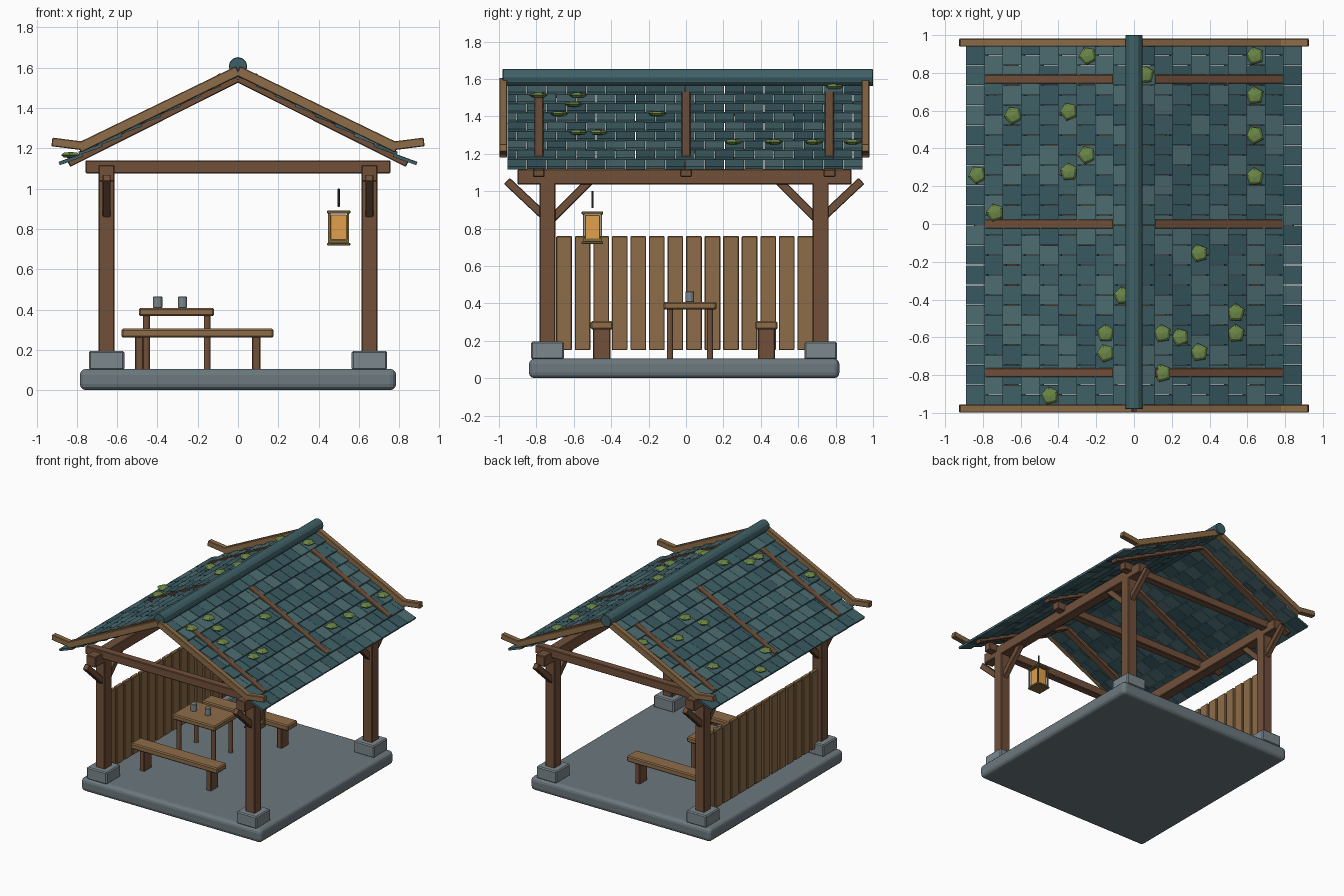
import bpy, bmesh, math, random
from mathutils import Vector, Matrix

if "Cube" in bpy.data.objects:
    bpy.data.objects.remove(bpy.data.objects["Cube"])

random.seed(4)


def mat(name, hexcol):
    m = bpy.data.materials.new(name)
    c = [int(hexcol[i:i + 2], 16) / 255 for i in (0, 2, 4)]
    m.diffuse_color = [((v + 0.055) / 1.055) ** 2.4 for v in c] + [1]
    m.use_nodes = True
    m.node_tree.nodes["Principled BSDF"].inputs["Base Color"].default_value = m.diffuse_color
    return m


WOOD, PLANK = mat("dark_wood", "71503a"), mat("light_wood", "8d6c48")
STONE, SLAB = mat("stone", "7c878d"), mat("slab_stone", "6c787e")
TILES = [mat("tile_a", "3f6167"), mat("tile_b", "4c6c71"), mat("tile_c", "375860")]
MOSS, GLOW = mat("moss", "6b8748"), mat("lamp_glow", "e0a04c")
BRASS, IRON = mat("brass", "7d6a3c"), mat("iron", "33393c")


def finish(name, bm, mats, bevel=0, segs=1):
    me = bpy.data.meshes.new(name)
    bm.to_mesh(me)
    bm.free()
    ob = bpy.data.objects.new(name, me)
    bpy.context.collection.objects.link(ob)
    for m in mats:
        me.materials.append(m)
    if bevel:
        b = ob.modifiers.new("bevel", 'BEVEL')
        b.width, b.segments = bevel, segs
    return ob


def span(name, x, y, z, m, bevel=0.005, segs=1):
    """Box given by its (min, max) on each axis."""
    bm = bmesh.new()
    c = [(a + b) / 2 for a, b in (x, y, z)]
    s = [b - a for a, b in (x, y, z)]
    bmesh.ops.create_cube(bm, size=1, matrix=Matrix.Translation(c) @ Matrix.Diagonal((*s, 1)))
    return finish(name, bm, [m], bevel, segs)


def around(c, w):
    return (c - w / 2, c + w / 2)


def beam(name, p, q, w, h, m):
    """Bar from p to q, w wide sideways and h deep."""
    p, q = Vector(p), Vector(q)
    d = q - p
    side = Vector((0, 0, 1)).cross(d).normalized()
    rot = Matrix((d.normalized(), side, d.normalized().cross(side))).transposed().to_4x4()
    bm = bmesh.new()
    bmesh.ops.create_cube(bm, size=1, matrix=Matrix.Translation((p + q) / 2) @ rot
                          @ Matrix.Diagonal((d.length, w, h, 1)))
    return finish(name, bm, [m], 0.004)


def cyl(name, c, r, length, m, n=10, axis='Z'):
    bm = bmesh.new()
    rot = Matrix.Rotation(math.pi / 2, 4, 'X') if axis == 'Y' else Matrix()
    bmesh.ops.create_cone(bm, cap_ends=True, segments=n, radius1=r, radius2=r, depth=length,
                          matrix=Matrix.Translation(c) @ rot)
    return finish(name, bm, [m], 0.003)


YC = -0.01  # middle of the building along y

# Slab, plinths, posts and braces
span("floor_slab", (-.785, .785), (-.84, .82), (0, .105), SLAB, 0.03, 3)
for sx in (-1, 1):
    for sy in (-1, 1):
        x, y = .652 * sx, YC + .73 * sy
        span("plinth", around(x, .175), around(y, .175), (.1, .195), STONE, 0.008)
        span("post", around(x, .08), around(y, .086), (.19, 1.05), WOOD)
        beam("outer_brace", (x, y, .85), (x, y + .218 * sy, 1.055), .04, .045, WOOD)
        beam("inner_brace", (x, y - .02 * sy, .85), (x, y - .225 * sy, 1.055), .04, .045, WOOD)
    span("wall_plate", around(.652 * sx, .08), (-.9, .885), (1.035, 1.118), WOOD)

# Roof trusses
for t in (-1, 0, 1):
    y = YC * abs(t) + .777 * t
    span("tie_beam", (-.757, .757), around(y, .062), (1.076, 1.14), WOOD)
    for s in (-1, 1):
        beam("rafter", (0, y, 1.545), (.84 * s, y, 1.123), .055, .034, WOOD)
        beam("rafter_top", (.1 * s, y, 1.513), (.78 * s, y, 1.167), .048, .042, WOOD)

# Overlapping roof tiles, staggered in each row
S = 0.51
for side, label in ((-1, "left"), (1, "right")):
    bm = bmesh.new()
    for row in range(9):
        x = .05 + .0975 * row
        y0, y1, w = -.957, .945, .1057
        y = y0 - (w / 2 if row % 2 else 0)
        while y < y1 - .001:
            a, b = max(y, y0), min(y + w, y1)
            tilt = math.atan(S) - .12
            M = (Matrix.Translation((side * x, (a + b) / 2, 1.569 - S * x + random.uniform(-.001, .001)))
                 @ Matrix.Rotation(side * tilt, 4, 'Y') @ Matrix.Diagonal((.122, b - a - .003, .016, 1)))
            new = bmesh.ops.create_cube(bm, size=1, matrix=M)
            k = random.randrange(3)
            for f in {f for v in new["verts"] for f in v.link_faces}:
                f.material_index = k
            y += w
    finish(label + "_roof_tiles", bm, TILES)

# Ridge roll and barge boards with kicked-up ends
cyl("ridge_roll", (0, .01, 1.607), .046, 1.98, TILES[0], 12, 'Y')
for y in (-.977, .96):
    for s in (-1, 1):
        beam("barge_board", (0, y, 1.585), (.79 * s, y, 1.202), .042, .05, PLANK)
        beam("barge_tip", (.775 * s, y, 1.213), (.924 * s, y, 1.232), .042, .043, PLANK)

# Moss clumps
spots = [(.64, .89), (.06, .79), (.64, .68), (.64, .47), (.64, .25), (.345, -.155), (.54, -.47),
         (.54, -.58), (.15, -.58), (.245, -.6), (.345, -.68), (.15, -.79), (-.245, .89),
         (-.64, .575), (-.345, .595), (-.25, .365), (-.345, .275), (-.83, .26), (-.735, .06),
         (-.06, -.38), (-.15, -.58), (-.15, -.685), (-.445, -.91)]
for x, y in spots:
    bm = bmesh.new()
    M = (Matrix.Translation((x, y, 1.59 - S * abs(x))) @ Matrix.Diagonal((.05, .05, .016, 1))
         @ Matrix.Rotation(random.uniform(0, .5), 4, 'Z'))
    bmesh.ops.create_uvsphere(bm, u_segments=5, v_segments=4, radius=1, matrix=M)
    finish("moss_clump", bm, [MOSS])

# Plank wall on the left side
for i in range(14):
    span("wall_plank", around(-.652, .03), around(-.652 + .0992 * i, .084), (.15, .76), PLANK, 0.004)

# Benches
for y in (-.45, .43):
    span("bench_seat", (-.578, .176), around(y, .12), (.26, .305), PLANK, 0.008)
    for x in (-.49, .09):
        span("bench_leg", around(x, .042), around(y, .092), (.1, .265), WOOD)

# Table and cups
span("table_top", (-.492, -.118), (-.12, .163), (.367, .408), PLANK, 0.008)
for x in (-.454, -.153):
    for y in (-.086, .128):
        cyl("table_leg", (x, y, .235), .018, .27, WOOD, 8)
for x in (-.398, -.275):
    cyl("cup", (x, .02, .436), .024, .056, STONE, 10)

# Hanging lantern
L = (.5, -.5)
span("lantern_glass", around(L[0], .082), around(L[1], .082), (.745, .872), GLOW, 0.003)
span("lantern_base", around(L[0], .115), around(L[1], .115), (.717, .731), BRASS, 0.003)
span("lantern_floor", around(L[0], .09), around(L[1], .09), (.729, .746), BRASS, 0)
span("lantern_lid", around(L[0], .115), around(L[1], .115), (.876, .891), BRASS, 0.003)
for dx in (-.047, .047):
    for dy in (-.047, .047):
        span("lantern_bar", around(L[0] + dx, .01), around(L[1] + dy, .01), (.725, .88), BRASS, 0)
cyl("lantern_hook", (*L, .955), .007, .09, IRON, 8)
